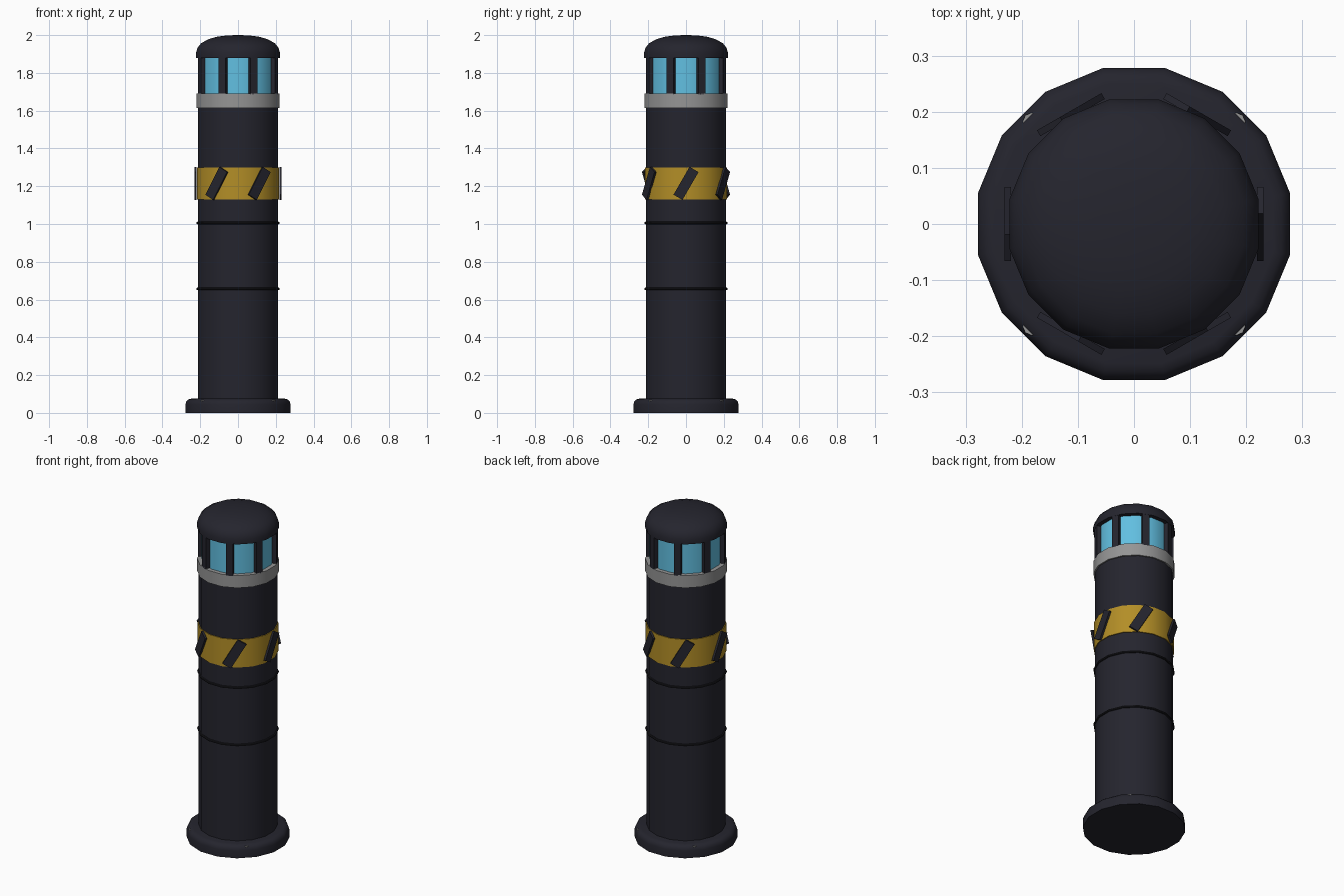
import bpy
import bmesh
from math import radians, cos, sin, pi
from mathutils import Matrix

SIDES = 16

cube = bpy.data.objects.get("Cube")
if cube:
    bpy.data.objects.remove(cube, do_unlink=True)


def material(name, r, g, b):
    mat = bpy.data.materials.new(name)
    mat.use_nodes = True
    mat.diffuse_color = (r, g, b, 1)
    bsdf = next(n for n in mat.node_tree.nodes if n.type == 'BSDF_PRINCIPLED')
    bsdf.inputs["Base Color"].default_value = (r, g, b, 1)
    return mat


dark = material("dark_paint", 0.018, 0.018, 0.027)
black = material("black_trim", 0.010, 0.010, 0.013)
yellow = material("hazard_yellow", 0.45, 0.27, 0.02)
blue = material("lens_blue", 0.12, 0.52, 0.75)
grey = material("metal_grey", 0.30, 0.30, 0.30)


def finish(name, bm, mat, smooth=True):
    bmesh.ops.recalc_face_normals(bm, faces=bm.faces)
    mesh = bpy.data.meshes.new(name)
    bm.to_mesh(mesh)
    bm.free()
    mesh.materials.append(mat)
    obj = bpy.data.objects.new(name, mesh)
    bpy.context.collection.objects.link(obj)
    if smooth:
        bpy.ops.object.select_all(action='DESELECT')
        obj.select_set(True)
        bpy.context.view_layer.objects.active = obj
        bpy.ops.object.shade_smooth_by_angle(angle=radians(35))
    return obj


def lathe(name, profile, mat, closed=False):
    """Turn (flat radius, height) points into a sided solid with flats facing the axes."""
    bm = bmesh.new()
    rings = []
    for radius, z in profile:
        r = radius / cos(pi / SIDES)
        angles = [2 * pi * (i + 0.5) / SIDES for i in range(SIDES)]
        rings.append([bm.verts.new((r * cos(a), r * sin(a), z)) for a in angles])
    pairs = list(zip(rings, rings[1:]))
    if closed:
        pairs.append((rings[-1], rings[0]))
    else:
        bm.faces.new(rings[0])
        bm.faces.new(rings[-1])
    for low, high in pairs:
        for i in range(SIDES):
            j = (i + 1) % SIDES
            bm.faces.new((low[i], low[j], high[j], high[i]))
    return finish(name, bm, mat)


def box(name, size, angle, radius, z, tilt, mat):
    """Box of (depth, width, height) set around the post, leaning by tilt."""
    bm = bmesh.new()
    place = (Matrix.Rotation(angle, 4, 'Z') @ Matrix.Translation((radius, 0, z))
             @ Matrix.Rotation(tilt, 4, 'X') @ Matrix.Diagonal((*size, 1)))
    bmesh.ops.create_cube(bm, size=1, matrix=place)
    return finish(name, bm, mat, smooth=False)


# Base flange with a rounded upper rim
rim = [(0.248 + 0.03 * cos(radians(a)), 0.045 + 0.03 * sin(radians(a)))
       for a in (0, 30, 60, 90)]
lathe("base_flange", [(0.278, 0)] + rim, dark)

# Anchor bolts set into the rim
for i in range(4):
    a = radians(45 + 90 * i)
    bm = bmesh.new()
    bmesh.ops.create_cone(bm, cap_ends=True, segments=8, radius1=0.016, radius2=0.016, depth=0.04,
                          matrix=Matrix.Translation((0.258 * cos(a), 0.258 * sin(a), 0.047)))
    finish(f"anchor_bolt_{i + 1}", bm, grey)

# Post and its two seam rings
lathe("post", [(0.213, 0.06), (0.213, 1.63)], dark)
for name, z in (("lower_seam", 0.657), ("upper_seam", 1.005)):
    loop = [(0.214 + 0.007 * cos(k * pi / 4), z + 0.007 * sin(k * pi / 4)) for k in range(8)]
    lathe(name, loop, black, closed=True)

# Warning band with six slanted stripes
lathe("warning_band", [(0.218, 1.13), (0.218, 1.30)], yellow)
for i in range(6):
    box(f"warning_stripe_{i + 1}", (0.012, 0.055, 0.17), radians(60 * i), 0.225, 1.215,
        radians(-30), dark)

# Lamp: collar, lens, guard bars and domed cap
lathe("lamp_collar", [(0.221, 1.615), (0.221, 1.69)], grey)
lathe("lamp_lens", [(0.197, 1.68), (0.197, 1.89)], blue)
for i in range(8):
    box(f"guard_bar_{i + 1}", (0.03, 0.04, 0.215), radians(22.5 + 45 * i), 0.206, 1.7925, 0, dark)
dome = [(0.222, 1.88), (0.222, 1.907), (0.214, 1.934), (0.195, 1.957),
        (0.16, 1.977), (0.115, 1.991), (0.06, 1.998), (0.01, 2.0)]
lathe("lamp_cap", dome, dark)
